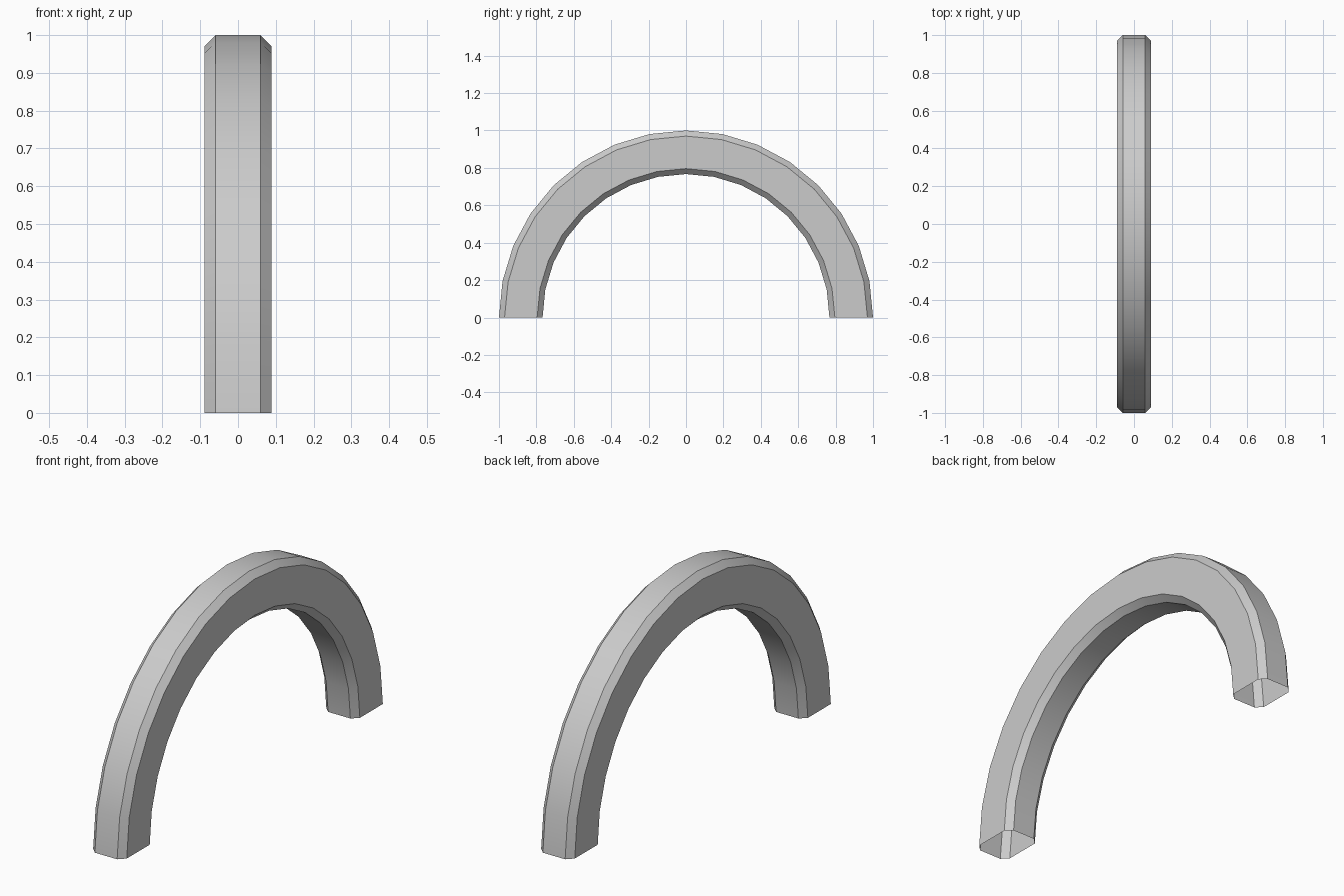
import bpy, bmesh
from math import pi, sin, cos

if "Cube" in bpy.data.objects:
    bpy.data.objects.remove(bpy.data.objects["Cube"])

SEGMENTS = 16
# Chamfered rectangular cross-section: (x, radius)
PROFILE = [(-0.059, 1.0), (0.059, 1.0), (0.089, 0.97), (0.089, 0.796),
           (0.059, 0.767), (-0.059, 0.767), (-0.089, 0.796), (-0.089, 0.97)]

# Half-ring arch swept around the x axis, open at both feet
bm = bmesh.new()
rings = []
for i in range(SEGMENTS + 1):
    a = pi * i / SEGMENTS
    rings.append([bm.verts.new((x, -r * cos(a), r * sin(a))) for x, r in PROFILE])
n = len(PROFILE)
for r0, r1 in zip(rings, rings[1:]):
    for j in range(n):
        k = (j + 1) % n
        bm.faces.new((r0[j], r0[k], r1[k], r1[j]))

mesh = bpy.data.meshes.new("arch")
bm.to_mesh(mesh)
bm.free()
arch = bpy.data.objects.new("arch", mesh)
bpy.context.collection.objects.link(arch)

# Smooth along the curve, crisp along the chamfers
bpy.context.view_layer.objects.active = arch
arch.select_set(True)
bpy.ops.object.shade_smooth_by_angle(angle=pi / 6)
